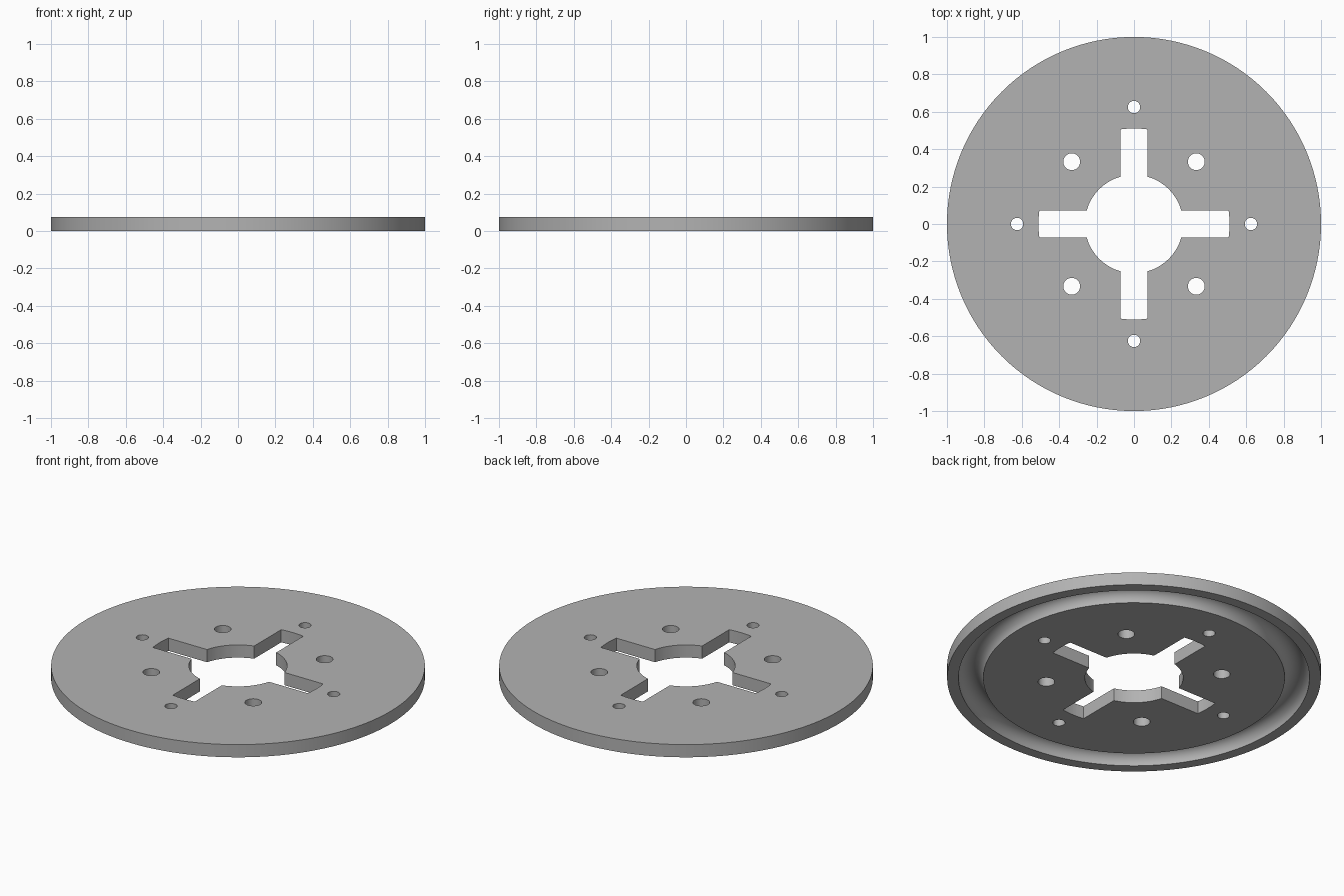
import bpy
import bmesh
from math import sin, cos, pi, asin, radians

THICK = 0.075          # plate thickness
BORE_R, SLOT_R, SLOT_HALF = 0.263, 0.511, 0.072
GROOVE_R, GROOVE_HALF = 0.873, 0.066
SEGMENTS = 128

if "Cube" in bpy.data.objects:
    bpy.data.objects.remove(bpy.data.objects["Cube"], do_unlink=True)


def make_object(name, bm):
    bmesh.ops.recalc_face_normals(bm, faces=bm.faces)
    mesh = bpy.data.meshes.new(name)
    bm.to_mesh(mesh)
    bm.free()
    obj = bpy.data.objects.new(name, mesh)
    bpy.context.collection.objects.link(obj)
    return obj


def arc(radius, start, end, steps):
    angles = [start + (end - start) * i / steps for i in range(steps + 1)]
    return [(radius * cos(a), radius * sin(a)) for a in angles]


def prism(bm, outline):
    """Extrude a flat outline well past both faces of the plate."""
    face = bm.faces.new([bm.verts.new((x, y, -THICK)) for x, y in outline])
    top = bmesh.ops.extrude_face_region(bm, geom=[face])["geom"]
    verts = [v for v in top if isinstance(v, bmesh.types.BMVert)]
    bmesh.ops.translate(bm, verts=verts, vec=(0, 0, 3 * THICK))


# Plate: a turned profile with a round groove in the underside
groove = [(GROOVE_R + x, z) for x, z in arc(GROOVE_HALF, pi, 0, 20)]
profile = [(0, 0)] + groove + [(1, 0), (1, THICK), (0, THICK)]
bm = bmesh.new()
points = [bm.verts.new((r, 0, z)) for r, z in profile]
edges = [bm.edges.new(pair) for pair in zip(points, points[1:])]
bmesh.ops.spin(bm, geom=points + edges, cent=(0, 0, 0), axis=(0, 0, 1),
               angle=2 * pi, steps=SEGMENTS, use_merge=True)
bmesh.ops.remove_doubles(bm, verts=bm.verts, dist=0.0001)
plate = make_object("grooved_plate", bm)

# Cutter: the bore with four slots, then two rings of round holes
bm = bmesh.new()
tip, root = asin(SLOT_HALF / SLOT_R), asin(SLOT_HALF / BORE_R)
outline = []
for k in range(4):
    a = k * pi / 2
    outline += arc(SLOT_R, a - tip, a + tip, 6)
    outline += arc(BORE_R, a + root, a + pi / 2 - root, 16)
prism(bm, outline)
for distance, radius, offset in ((0.625, 0.033, 0), (0.471, 0.045, pi / 4)):
    for k in range(4):
        a = offset + k * pi / 2
        cx, cy = distance * cos(a), distance * sin(a)
        prism(bm, [(cx + x, cy + y) for x, y in arc(radius, 0, 2 * pi, 32)[:-1]])
cutter = make_object("hole_cutter", bm)
cutter.hide_render = True

# Cut the openings and drop the cutter
cut = plate.modifiers.new("openings", "BOOLEAN")
cut.operation, cut.solver, cut.object = "DIFFERENCE", "EXACT", cutter
bpy.ops.object.select_all(action="DESELECT")
bpy.context.view_layer.objects.active = plate
plate.select_set(True)
bpy.ops.object.modifier_apply(modifier=cut.name)
bpy.data.objects.remove(cutter, do_unlink=True)

# Plain grey finish
grey = bpy.data.materials.new("plain_grey")
grey.use_nodes = True
colour = (0.45, 0.45, 0.45, 1)
grey.diffuse_color = colour
grey.node_tree.nodes["Principled BSDF"].inputs["Base Color"].default_value = colour
plate.data.materials.clear()
plate.data.materials.append(grey)
bpy.ops.object.shade_smooth_by_angle(angle=radians(30))
